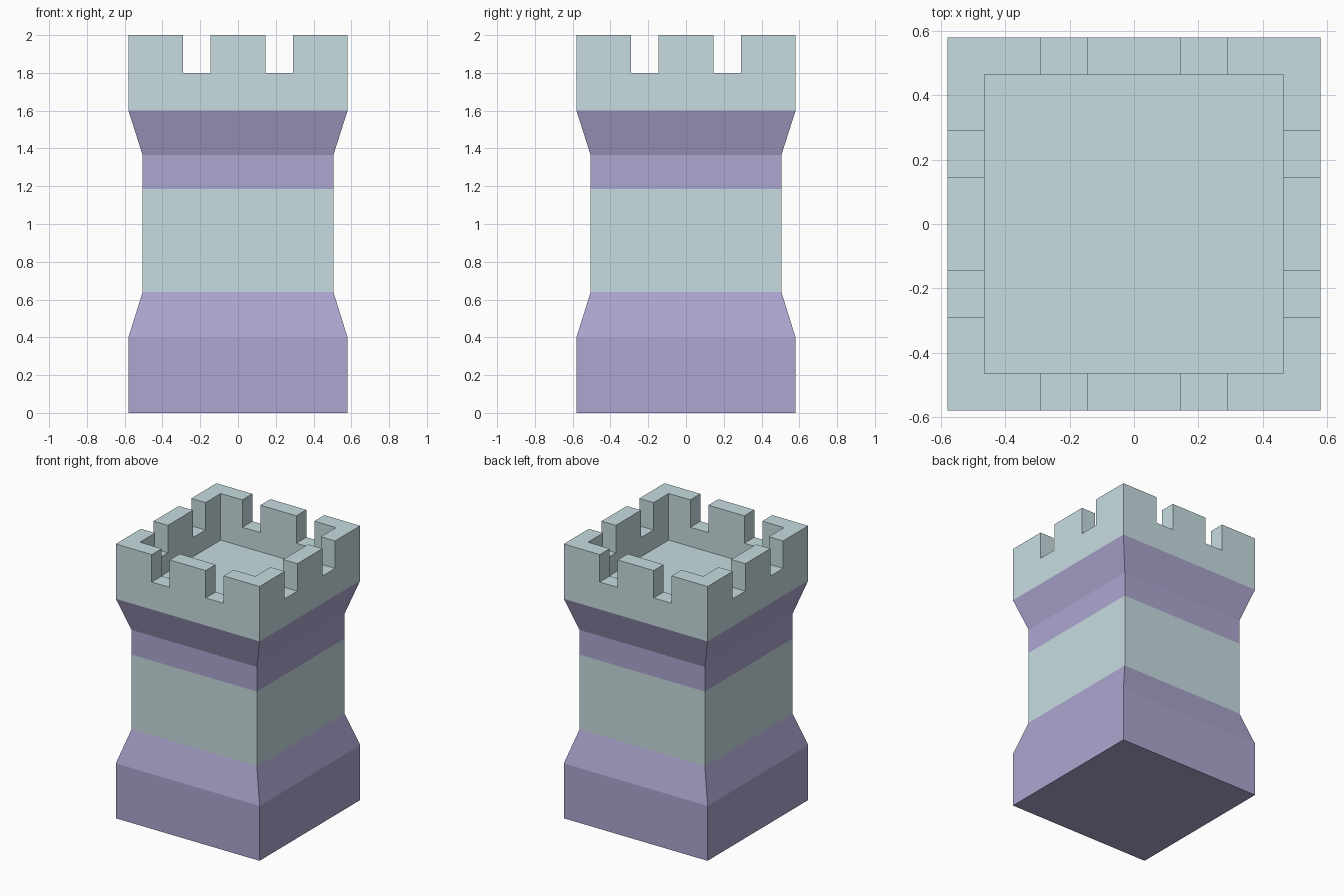
import bpy, bmesh

if "Cube" in bpy.data.objects:
    bpy.data.objects.remove(bpy.data.objects["Cube"])

OUT, BODY, PIT = 0.58, 0.505, 0.465      # half widths
SLOT_IN, SLOT_OUT = 0.145, 0.29          # battlement gap edges


def material(name, rgb):
    m = bpy.data.materials.new(name)
    m.diffuse_color = (*rgb, 1)
    m.use_nodes = True
    m.node_tree.nodes["Principled BSDF"].inputs["Base Color"].default_value = m.diffuse_color
    return m


stone = material("pale_stone", (0.57, 0.72, 0.75))
purple = material("purple_stone", (0.42, 0.38, 0.63))


def add_object(name, bm, mat=None):
    bmesh.ops.recalc_face_normals(bm, faces=bm.faces)
    me = bpy.data.meshes.new(name)
    bm.to_mesh(me)
    bm.free()
    if mat:
        me.materials.append(mat)
    ob = bpy.data.objects.new(name, me)
    bpy.context.collection.objects.link(ob)
    return ob


def square_loft(name, profile, mat):
    """Closed square tower section from (half width, height) pairs."""
    bm = bmesh.new()
    rings = [[bm.verts.new((sx * r, sy * r, z))
              for sx, sy in ((-1, -1), (1, -1), (1, 1), (-1, 1))]
             for r, z in profile]
    for a, b in zip(rings, rings[1:]):
        for i in range(4):
            j = (i + 1) % 4
            bm.faces.new((a[i], a[j], b[j], b[i]))
    bm.faces.new(rings[0])
    bm.faces.new(rings[-1])
    return add_object(name, bm, mat)


def drop_caps(ob, heights):
    """Remove the hidden faces where stacked sections meet."""
    bm = bmesh.new()
    bm.from_mesh(ob.data)
    hidden = [f for f in bm.faces
              if any(all(abs(v.co.z - z) < 1e-4 for v in f.verts) for z in heights)]
    bmesh.ops.delete(bm, geom=hidden, context='FACES')
    bm.to_mesh(ob.data)
    bm.free()


def box_cutter(name, x0, x1, y0, y1, z0, z1):
    bm = bmesh.new()
    bmesh.ops.create_cube(bm, size=1)
    for v in bm.verts:
        v.co = (x1 if v.co.x > 0 else x0, y1 if v.co.y > 0 else y0,
                z1 if v.co.z > 0 else z0)
    ob = add_object(name, bm)
    ob.hide_render = True
    return ob


# Stacked tower sections
base = square_loft("base", [(OUT, 0), (OUT, 0.4), (BODY, 0.64)], purple)
shaft = square_loft("shaft", [(BODY, 0.64), (BODY, 1.185)], stone)
collar = square_loft("collar", [(BODY, 1.185), (BODY, 1.365), (OUT, 1.6)], purple)
crown = square_loft("crown", [(OUT, 1.6), (OUT, 2.0)], stone)

# Sunken roof and battlement gaps
cutters = [box_cutter("roof_cutter", -PIT, PIT, -PIT, PIT, 1.66, 2.2)]
for s in (-1, 1):
    a, b = sorted((s * SLOT_IN, s * SLOT_OUT))
    cutters.append(box_cutter("gap_cutter_x", a, b, -1, 1, 1.8, 2.2))
    cutters.append(box_cutter("gap_cutter_y", -1, 1, a, b, 1.8, 2.2))
for c in cutters:
    mod = crown.modifiers.new(c.name, 'BOOLEAN')
    mod.operation = 'DIFFERENCE'
    mod.solver = 'EXACT'
    mod.object = c
bpy.context.view_layer.objects.active = crown
for mod in list(crown.modifiers):
    bpy.ops.object.modifier_apply(modifier=mod.name)
for c in cutters:
    bpy.data.objects.remove(c)

# Open the hidden joints between sections
for part in (base, shaft, collar, crown):
    drop_caps(part, (0.64, 1.185, 1.6))
